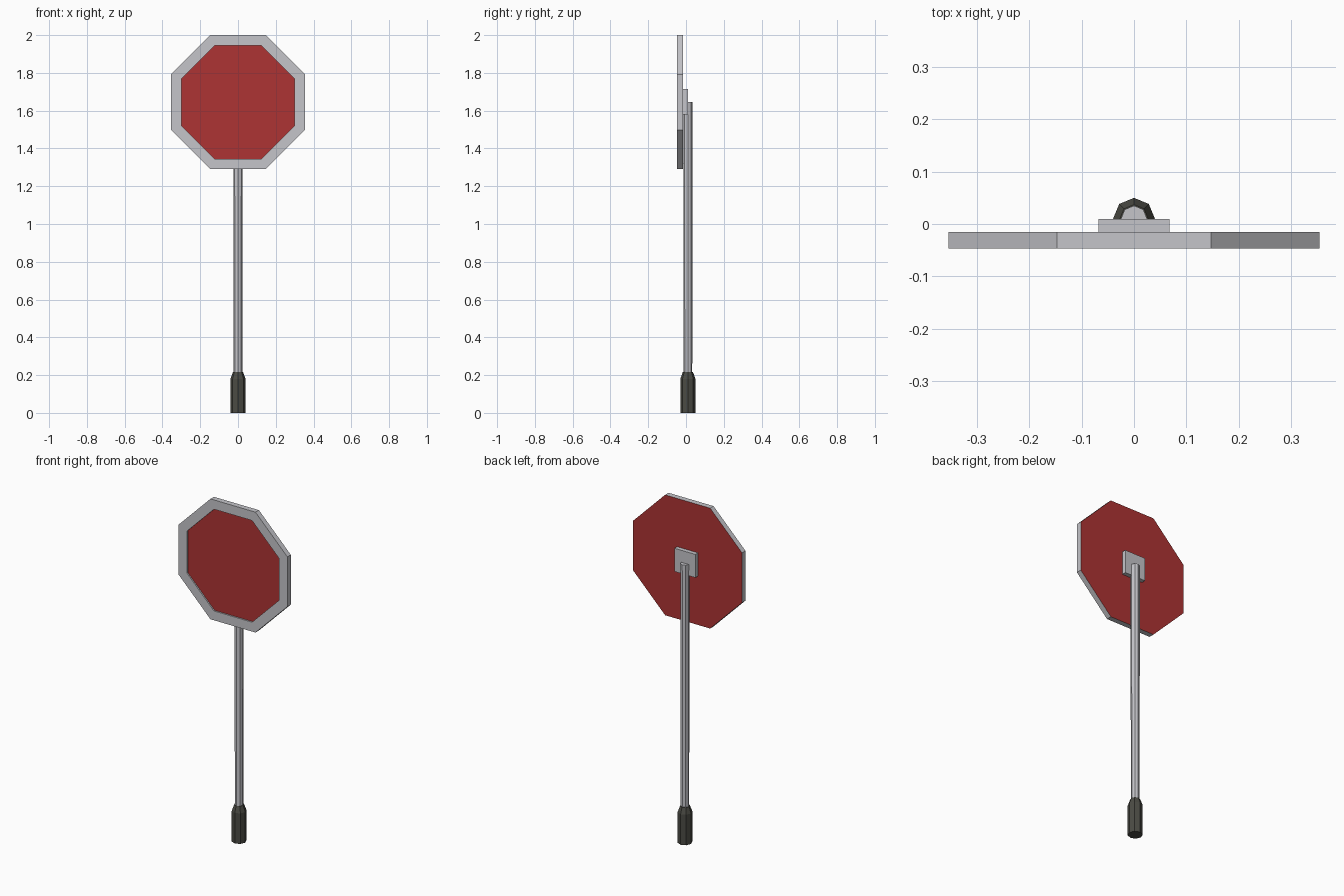
import bpy, bmesh
from math import cos, sin, pi

cube = bpy.data.objects.get("Cube")
if cube:
    bpy.data.objects.remove(cube)


def material(name, r, g, b):
    m = bpy.data.materials.new(name)
    m.use_nodes = True
    m.diffuse_color = (r, g, b, 1)
    m.node_tree.nodes["Principled BSDF"].inputs["Base Color"].default_value = (r, g, b, 1)
    return m


RED = material("sign red", 0.42, 0.033, 0.033)
GREY = material("metal grey", 0.56, 0.56, 0.59)
DARK = material("dark base", 0.07, 0.07, 0.058)


def finish(name, bm, *mats):
    bmesh.ops.recalc_face_normals(bm, faces=bm.faces)
    mesh = bpy.data.meshes.new(name)
    bm.to_mesh(mesh)
    bm.free()
    for m in mats:
        mesh.materials.append(m)
    obj = bpy.data.objects.new(name, mesh)
    bpy.context.collection.objects.link(obj)
    return obj


def loft(name, rings, mat, y=0.01, sides=8):
    """Stack of (radius, z) rings closed with flat caps."""
    bm = bmesh.new()
    loops = [[bm.verts.new((r * cos(2 * pi * i / sides), y + r * sin(2 * pi * i / sides), z))
              for i in range(sides)] for r, z in rings]
    for a, b in zip(loops, loops[1:]):
        for i in range(sides):
            j = (i + 1) % sides
            bm.faces.new((a[i], a[j], b[j], b[i]))
    bm.faces.new(loops[0][::-1])
    bm.faces.new(loops[-1])
    return finish(name, bm, mat)


# Post and its flared foot
loft("post", [(0.023, 0.2), (0.024, 0.9), (0.025, 1.645)], GREY)
loft("post_base", [(0.04, 0), (0.04, 0.18), (0.027, 0.216)], DARK)

# Mounting plate between post and sign
bm = bmesh.new()
bmesh.ops.create_cube(bm, size=1)
for v in bm.verts:
    v.co = (v.co.x * 0.136, v.co.y * 0.027 - 0.0035, v.co.z * 0.137 + 1.647)
finish("mounting_plate", bm, GREY)

# Octagonal sign: raised grey rim, sunken red front, red back
CENTRE, FRONT, BACK, SUNK = 1.645, -0.047, -0.015, -0.039
bm = bmesh.new()


def octagon(apothem, y):
    radius = apothem / cos(pi / 8)
    return [bm.verts.new((radius * cos(pi / 8 + i * pi / 4), y,
                          CENTRE + radius * sin(pi / 8 + i * pi / 4))) for i in range(8)]


loops = [octagon(0.355, BACK), octagon(0.355, FRONT), octagon(0.30, FRONT), octagon(0.30, SUNK)]
for a, b in zip(loops, loops[1:]):
    for i in range(8):
        j = (i + 1) % 8
        bm.faces.new((a[i], a[j], b[j], b[i]))
for cap in (loops[0], loops[-1]):
    bm.faces.new(cap).material_index = 1
finish("sign_panel", bm, GREY, RED)
